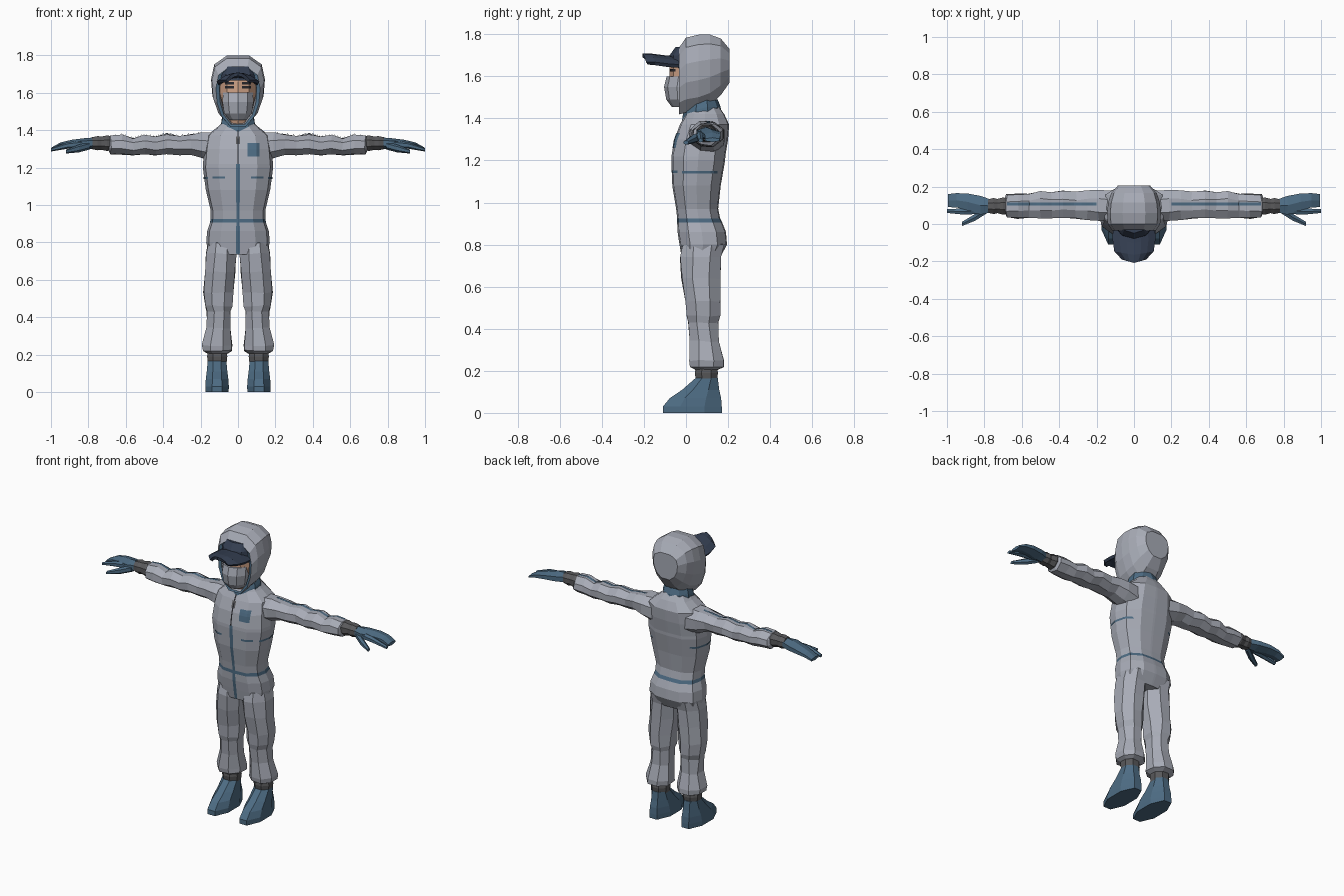
import bpy, bmesh, math, random
from mathutils import Vector
from mathutils.bvhtree import BVHTree

random.seed(4)


def material(name, rgb):
    m = bpy.data.materials.new(name)
    m.diffuse_color = (*rgb, 1)
    return m


SUIT = material("suit grey", (0.39, 0.41, 0.47))
BLUE = material("steel blue", (0.075, 0.15, 0.23))
NAVY = material("navy", (0.035, 0.05, 0.085))
CUFF = material("cuff grey", (0.10, 0.10, 0.105))
SKIN = material("skin", (0.62, 0.36, 0.24))
DARK = material("near black", (0.02, 0.02, 0.025))


def ngon(n):
    """Regular cross-section whose flat sides reach the full radius."""
    k = 1 / math.cos(math.pi / n)
    return [(k * math.cos((i + .5) * math.tau / n), k * math.sin((i + .5) * math.tau / n)) for i in range(n)]


def mirrored(half):
    return half + [(-u, v) for u, v in reversed(half)]


def finish(name, bm, mats, mirror=False):
    me = bpy.data.meshes.new(name)
    bm.to_mesh(me)
    ob = bpy.data.objects.new(name, me)
    bpy.context.collection.objects.link(ob)
    for m in mats:
        me.materials.append(m)
    if mirror:
        ob.modifiers.new("Mirror", 'MIRROR').use_mirror_merge = False
    return ob


def loft(name, secs, shape, axis, mats, rule=None, mirror=False, rough=0, shift=None):
    """Skin sections (t, centre a, centre b, radius a, radius b) along an axis."""
    bm = bmesh.new()
    rings = []
    for t, a, b, ra, rb in secs:
        ring = []
        for u, v in shape:
            p, q = a + ra * u, b + rb * v
            co = Vector({'x': (t, p, q), 'y': (p, t, q), 'z': (p, q, t)}[axis])
            co += Vector([random.uniform(-rough, rough) for _ in range(3)])
            if shift:
                co += Vector(shift(co))
            ring.append(bm.verts.new(co))
        rings.append(ring)
    n = len(shape)
    for r, s in zip(rings, rings[1:]):
        for i in range(n):
            j = (i + 1) % n
            bm.faces.new((r[i], r[j], s[j], s[i]))
    bm.faces.new(rings[0])
    bm.faces.new(rings[-1])
    bmesh.ops.recalc_face_normals(bm, faces=bm.faces)
    if rule:
        for f in bm.faces:
            f.material_index = rule(f)
    tree = BVHTree.FromBMesh(bm)
    finish(name, bm, mats, mirror)
    return tree


def patch(name, tree, axis, sign, lo, hi, mat, mirror=False, n=8, m=3):
    """Thin plate laid on a surface, seen from one axis direction."""
    bm = bmesh.new()
    out = Vector([sign if i == axis else 0 for i in range(3)])
    free = [i for i in range(3) if i != axis]
    grid = {}
    for i in range(n + 1):
        for j in range(m + 1):
            o = out * 3
            o[free[0]] = lo[0] + (hi[0] - lo[0]) * i / n
            o[free[1]] = lo[1] + (hi[1] - lo[1]) * j / m
            hit = tree.ray_cast(o, -out)[0]
            if hit:
                grid[i, j] = bm.verts.new(hit + out * .005)
    for i in range(n):
        for j in range(m):
            keys = [(i, j), (i + 1, j), (i + 1, j + 1), (i, j + 1)]
            if all(k in grid for k in keys):
                f = bm.faces.new([grid[k] for k in keys])
                f.normal_update()
                if f.normal.dot(out) < 0:
                    f.normal_flip()
    finish(name, bm, [mat], mirror)


OCT, HEX = ngon(8), ngon(6)

# torso: blue front zip strip and blue waist band
TORSO = mirrored([(.06, -1), (.55, -.94), (.92, -.55), (1, 0), (.9, .6), (.5, .96), (.04, 1)])


def torso_rule(f):
    c = f.calc_center_median()
    zip_strip = abs(c.x) < .004 and c.y < .02 and .73 < c.z < 1.22 and f.normal.y < -.5
    return int(zip_strip or .905 < c.z < .925)


torso = loft("torso", [
    (.735, 0, .07, .155, .09), (.80, 0, .082, .17, .113), (.86, 0, .075, .165, .115),
    (.905, 0, .065, .15, .107), (.925, 0, .06, .146, .102), (.97, 0, .053, .146, .10),
    (1.08, 0, .05, .172, .115), (1.20, 0, .058, .188, .128), (1.22, 0, .059, .187, .128),
    (1.30, 0, .072, .18, .128), (1.37, 0, .088, .168, .117), (1.42, 0, .09, .105, .092),
    (1.455, 0, .085, .072, .072)], TORSO, 'z', [SUIT, BLUE], torso_rule)

# legs, ankle cuffs and boots
loft("trouser_leg", [
    (.80, .088, .08, .072, .10), (.74, .09, .07, .08, .098), (.64, .098, .07, .08, .092),
    (.53, .107, .08, .079, .083), (.46, .105, .08, .072, .08), (.43, .102, .083, .062, .07),
    (.34, .104, .088, .064, .068), (.25, .111, .10, .08, .081), (.22, .111, .10, .074, .08),
    (.205, .111, .098, .05, .055)], OCT, 'z', [SUIT], mirror=True, rough=.004)
loft("ankle_cuff", [(.22, .111, .097, .05, .05), (.19, .111, .097, .054, .055),
                    (.155, .111, .097, .05, .05)], OCT, 'z', [CUFF], mirror=True)
loft("boot", [(0, .112, .03, .062, .14), (.03, .112, .03, .063, .14), (.07, .112, .045, .06, .122),
              (.11, .112, .07, .055, .088), (.165, .112, .098, .05, .053)],
     OCT, 'z', [BLUE], mirror=True)

# sleeves with wrinkles, wrist cuffs
sleeve = loft("sleeve", [
    (.11, .095, 1.305, .08, .08), (.19, .10, 1.318, .083, .068), (.25, .10, 1.325, .076, .054),
    (.31, .10, 1.318, .07, .05), (.38, .105, 1.326, .074, .053), (.44, .10, 1.314, .068, .049),
    (.50, .105, 1.322, .072, .05), (.56, .098, 1.312, .064, .045), (.62, .096, 1.322, .065, .051),
    (.68, .096, 1.322, .062, .048), (.69, .096, 1.325, .04, .036)],
    OCT, 'x', [SUIT], mirror=True, rough=.004)
loft("wrist_cuff", [(.67, .096, 1.33, .04, .036), (.70, .096, 1.33, .046, .042),
                    (.73, .096, 1.33, .038, .035), (.75, .096, 1.33, .043, .038),
                    (.78, .096, 1.33, .036, .032)], OCT, 'x', [CUFF], mirror=True)

# gloves: palm with grouped fingers, index finger, thumb
loft("glove_palm", [(.76, .096, 1.33, .033, .027), (.82, .10, 1.328, .05, .025),
                    (.89, .118, 1.325, .045, .02), (.95, .127, 1.316, .038, .015),
                    (.995, .125, 1.298, .035, .009)], HEX, 'x', [BLUE], mirror=True)
loft("glove_index", [(.83, .072, 1.325, .018, .018), (.91, .066, 1.318, .016, .015),
                     (1.0, .07, 1.295, .011, .008)], HEX, 'x', [BLUE], mirror=True)
loft("glove_thumb", [(.79, .075, 1.318, .02, .018), (.85, .035, 1.302, .018, .018),
                     (.92, .0, 1.285, .011, .009)], HEX, 'x', [BLUE], mirror=True)

# head, face mask, cap
head = loft("head", [(1.38, 0, .06, .055, .055), (1.45, 0, .05, .06, .07), (1.50, 0, .03, .075, .09),
                     (1.59, 0, .02, .095, .095), (1.66, 0, .02, .097, .093), (1.70, 0, .03, .09, .09)],
            ngon(10), 'z', [SKIN])
loft("face_mask", [(1.455, 0, -.01, .045, .055), (1.49, 0, -.015, .074, .075),
                   (1.55, 0, -.015, .083, .085), (1.60, 0, -.01, .08, .078)],
     ngon(10), 'z', [SUIT])
for i, (z0, z1) in enumerate([(1.622, 1.636), (1.645, 1.656)]):
    patch(("eye", "eyebrow")[i], head, 1, -1, (.022, z0), (.07, z1), DARK, True, 4, 2)
loft("cap_band", [(1.665, 0, .02, .104, .10), (1.70, 0, .025, .104, .098), (1.74, 0, .035, .085, .08)],
     ngon(10), 'z', [NAVY])

bm = bmesh.new()
rows = []
for y, w, z in [(-.03, .112, 1.695), (-.10, .115, 1.70), (-.165, .105, 1.708), (-.208, .065, 1.708)]:
    rows.append([bm.verts.new((w * k / 3, y + .006 * abs(k), z - .0045 * k * k)) for k in range(-3, 4)])
for r, s in zip(rows, rows[1:]):
    for k in range(6):
        bm.faces.new((r[k], s[k], s[k + 1], r[k + 1]))
bmesh.ops.recalc_face_normals(bm, faces=bm.faces)
brim = finish("cap_brim", bm, [NAVY])
brim.modifiers.new("Thickness", 'SOLIDIFY').thickness = .018

# hood: recessed opening with a blue rim
HOOD = mirrored([(.42, 1), (.88, .74), (1, .3), (.95, -.2), (.75, -.65), (.35, -1)])
loft("hood", [
    (.05, 0, 1.59, .09, .13), (-.028, 0, 1.577, .1, .148), (-.034, 0, 1.577, .118, .158),
    (0, 0, 1.606, .14, .178), (.06, 0, 1.618, .144, .18), (.115, 0, 1.63, .138, .168),
    (.165, 0, 1.645, .122, .135), (.207, 0, 1.65, .085, .08)],
    HOOD, 'y', [SUIT, BLUE], lambda f: int(f.calc_center_median().y < -.02 or f.normal.y < -.98))

# collar, dipping at the front
loft("collar", [(1.42, 0, .075, .092, .09), (1.455, 0, .075, .088, .085), (1.49, 0, .075, .078, .072),
                (1.43, 0, .075, .068, .06)], ngon(10), 'z', [BLUE],
     shift=lambda c: (0, 0, min(0, c.y - .09) * .32))

# plates on the suit
patch("chest_badge", torso, 1, -1, (.05, 1.26), (.115, 1.33), BLUE, n=4, m=4)
patch("upper_zip", torso, 1, -1, (-.004, 1.22), (.004, 1.40), DARK, n=1, m=8)
patch("zip_pull", torso, 1, -1, (-.012, 1.325), (.012, 1.365), CUFF, n=2, m=2)
patch("front_pocket_slit", torso, 1, -1, (.07, 1.14), (.135, 1.152), BLUE, True, 6, 1)
patch("side_pocket_slit", torso, 0, 1, (-.02, 1.138), (.15, 1.15), BLUE, True, 10, 1)
patch("sleeve_stripe", sleeve, 2, 1, (.2, .098), (.68, .114), BLUE, True, 24, 1)
